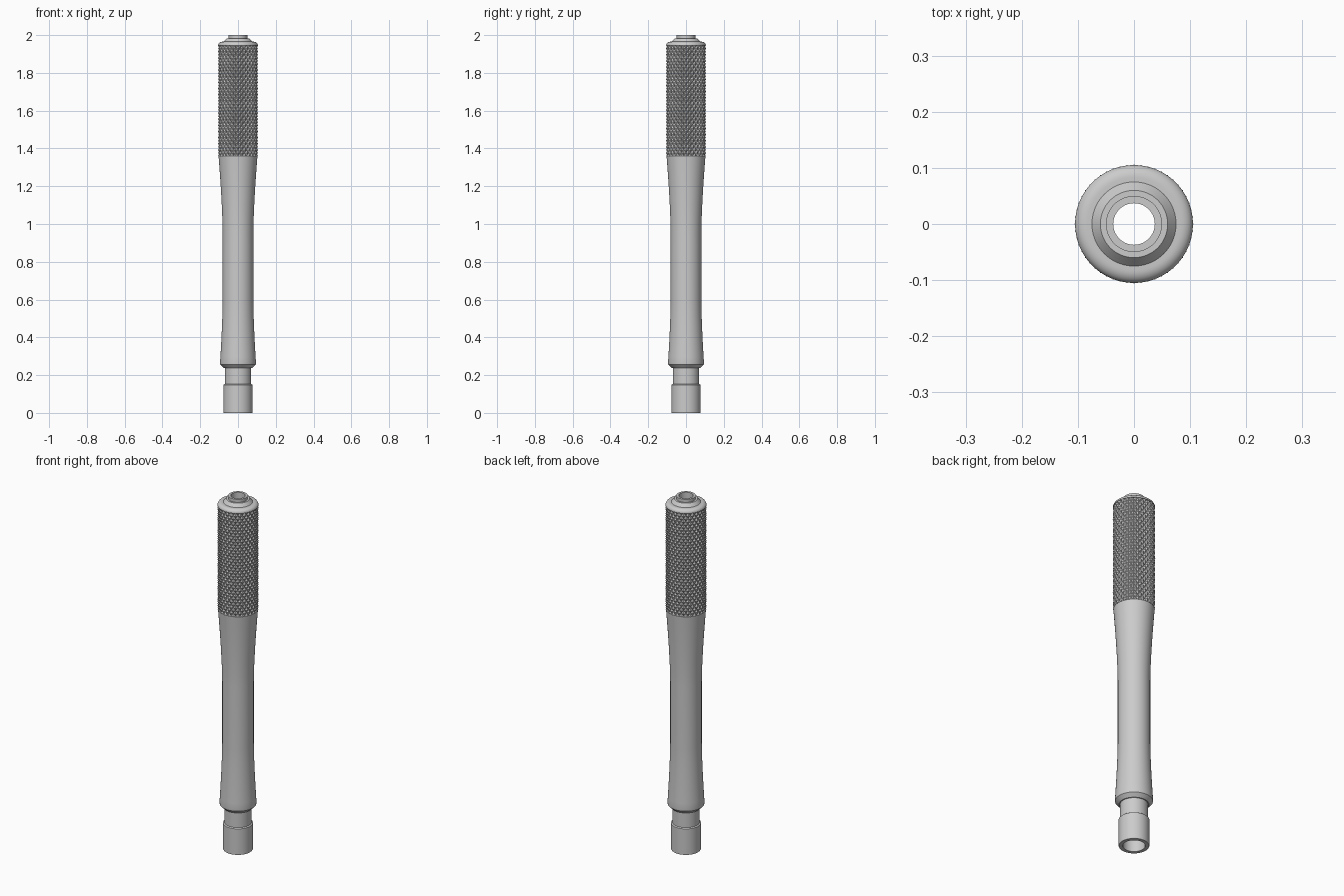
import bpy
import bmesh
from math import sin, cos, pi, radians

if "Cube" in bpy.data.objects:
    bpy.data.objects.remove(bpy.data.objects["Cube"])

steel = bpy.data.materials.new("brushed_steel")
steel.use_nodes = True
colour = (0.6, 0.6, 0.6, 1)
steel.diffuse_color = colour
steel.node_tree.nodes["Principled BSDF"].inputs["Base Color"].default_value = colour


def finish(bm, name, smooth):
    bmesh.ops.recalc_face_normals(bm, faces=bm.faces)
    mesh = bpy.data.meshes.new(name)
    bm.to_mesh(mesh)
    bm.free()
    obj = bpy.data.objects.new(name, mesh)
    bpy.context.collection.objects.link(obj)
    mesh.materials.append(steel)
    if smooth:
        bpy.ops.object.select_all(action="DESELECT")
        obj.select_set(True)
        bpy.context.view_layer.objects.active = obj
        bpy.ops.object.shade_smooth_by_angle(angle=radians(25))
    return obj


def lathe(name, profile, segments=72):
    """Revolve a closed (radius, height) loop around the z axis."""
    bm = bmesh.new()
    rings = [[bm.verts.new((r * cos(2 * pi * s / segments), r * sin(2 * pi * s / segments), z))
              for s in range(segments)] for r, z in profile]
    for k, ring in enumerate(rings):
        above = rings[(k + 1) % len(rings)]
        for s in range(segments):
            t = (s + 1) % segments
            bm.faces.new((ring[s], ring[t], above[t], above[s]))
    return finish(bm, name, True)


# Main dimensions
BORE, SOCKET, CORE = 0.037, 0.056, 0.094
GRIP_LOW, GRIP_HIGH = 1.36, 1.945
WAIST, WAIST_LOW, WAIST_HIGH = 0.081, 0.6, 0.95
STEPS = 10

# Flared handle: straight waist with a curve towards each end
lower = [(WAIST + 0.014 * (1 - k / STEPS) ** 1.5, 0.265 + (WAIST_LOW - 0.265) * k / STEPS)
         for k in range(STEPS + 1)]
upper = [(WAIST + 0.022 * (k / STEPS) ** 1.5, WAIST_HIGH + (GRIP_LOW - WAIST_HIGH) * k / STEPS)
         for k in range(STEPS + 1)]

# Rounded shoulder above the grip
shoulder = [(0.083 + 0.022 * cos(a * pi / 16), 1.947 + 0.018 * sin(a * pi / 16)) for a in range(9)]

# Hollow body: spigot, neck, flange, handle, grip core, nose and bore
lathe("handle_body",
      [(SOCKET, 0), (0.075, 0), (0.077, 0.003), (0.077, 0.148), (0.075, 0.15),
       (0.07, 0.152), (0.07, 0.237), (0.075, 0.237), (0.094, 0.256)]
      + lower + upper
      + [(CORE, GRIP_LOW), (CORE, GRIP_HIGH), (0.105, GRIP_HIGH)]
      + shoulder
      + [(0.075, 1.965), (0.06, 1.983), (0.05, 1.983), (0.05, 2.0),
         (BORE, 2.0), (BORE, 0.15), (SOCKET, 0.13)])

# Diamond knurl: alternate peaks and valleys, split along the valley lines
AROUND, ROWS = 52, 36
PEAK, VALLEY = 0.106, 0.097
bm = bmesh.new()
rows = []
for j in range(-1, ROWS + 2):
    z = GRIP_LOW + (GRIP_HIGH - GRIP_LOW) * min(max(j, 0), ROWS) / ROWS
    row = []
    for i in range(AROUND):
        r = PEAK if (i + j) % 2 == 0 else VALLEY
        if j < 0 or j > ROWS:
            r = CORE - 0.002
        a = 2 * pi * i / AROUND
        row.append(bm.verts.new((r * cos(a), r * sin(a), z)))
    rows.append(row)
for j in range(len(rows) - 1):
    for i in range(AROUND):
        n = (i + 1) % AROUND
        a, b, c, d = rows[j][i], rows[j][n], rows[j + 1][n], rows[j + 1][i]
        if (i + j - 1) % 2 == 0:
            bm.faces.new((a, b, d))
            bm.faces.new((b, c, d))
        else:
            bm.faces.new((a, b, c))
            bm.faces.new((a, c, d))
finish(bm, "knurled_grip", False)
